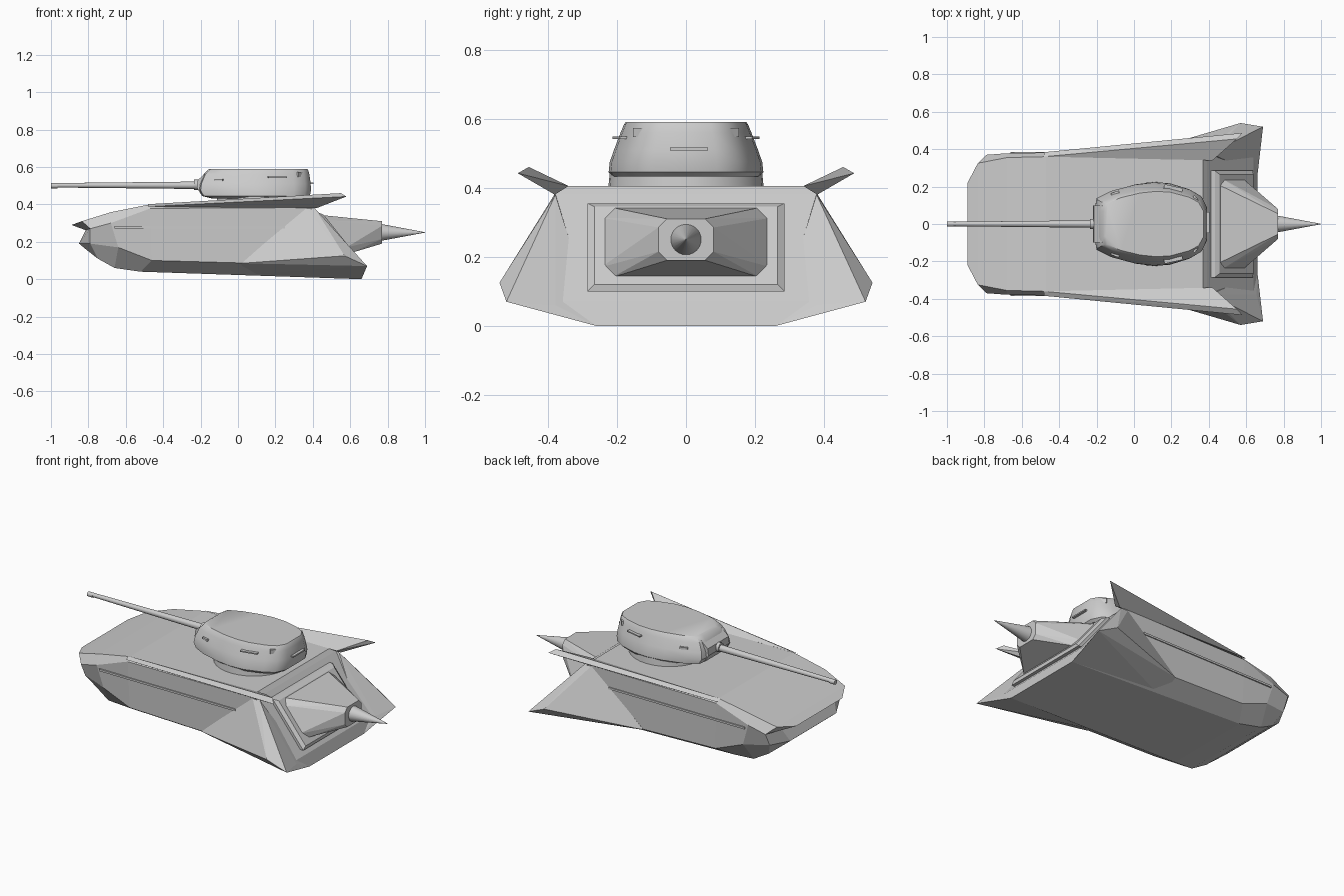
import bpy, bmesh, math
from mathutils import Matrix

if "Cube" in bpy.data.objects:
    bpy.data.objects.remove(bpy.data.objects["Cube"])


def finish(name, bm, smooth=None):
    bmesh.ops.recalc_face_normals(bm, faces=bm.faces)
    me = bpy.data.meshes.new(name)
    bm.to_mesh(me)
    bm.free()
    ob = bpy.data.objects.new(name, me)
    bpy.context.collection.objects.link(ob)
    if smooth:
        bpy.ops.object.select_all(action='DESELECT')
        ob.select_set(True)
        bpy.context.view_layer.objects.active = ob
        bpy.ops.object.shade_smooth_by_angle(angle=math.radians(smooth))
    return ob


def solid(name, pts):
    """Convex solid around a few corner points."""
    bm = bmesh.new()
    for p in pts:
        bm.verts.new(p)
    r = bmesh.ops.convex_hull(bm, input=bm.verts)
    junk = [g for g in set(r['geom_interior'] + r['geom_unused'])
            if isinstance(g, bmesh.types.BMVert)]
    bmesh.ops.delete(bm, geom=junk, context='VERTS')
    bmesh.ops.dissolve_limit(bm, angle_limit=0.01, verts=bm.verts, edges=bm.edges)
    return finish(name, bm)


def both(name, pts):
    """Left and right copies of a convex solid."""
    solid(name + "_left", [(x, -y, z) for x, y, z in pts])
    solid(name + "_right", pts)


def rod(name, x0, x1, r0, r1, z, n=16):
    """Tapered round rod along x."""
    bm = bmesh.new()
    m = Matrix.Translation(((x0 + x1) / 2, 0, z)) @ Matrix.Rotation(math.pi / 2, 4, 'Y')
    bmesh.ops.create_cone(bm, cap_ends=True, segments=n, radius1=r0, radius2=r1,
                          depth=x1 - x0, matrix=m)
    return finish(name, bm, 40)


def box(name, loc, size, yaw=0):
    bm = bmesh.new()
    m = (Matrix.Translation(loc) @ Matrix.Rotation(yaw, 4, 'Z')
         @ Matrix.Diagonal((*size, 1)))
    bmesh.ops.create_cube(bm, size=1, matrix=m)
    return finish(name, bm)


# Hull: half sections from nose to tail, each top / shoulder / lower side / bottom
sections = [
    [(-.89, .22, .29), (-.815, .25, .262), (-.85, .22, .19), (-.82, .22, .165)],
    [(-.835, .325, .31), (-.79, .37, .27), (-.79, .33, .19), (-.75, .28, .11)],
    [(-.68, .355, .358), (-.68, .378, .30), (-.64, .37, .17), (-.66, .295, .06)],
    [(-.47, .36, .400), (-.47, .382, .378), (-.46, .376, .10), (-.52, .275, .04)],
    [(.37, .345, .405), (.39, .382, .383), (.64, .376, .07), (.66, .26, 0)],
]
bm = bmesh.new()
rings = []
for s in sections:
    right = [bm.verts.new(p) for p in s]
    left = [bm.verts.new((x, -y, z)) for x, y, z in s]
    rings.append(right + left[::-1])
for a, b in zip(rings, rings[1:]):
    for i in range(8):
        j = (i + 1) % 8
        bm.faces.new((a[i], a[j], b[j], b[i]))
for r in (rings[0], rings[-1]):
    for i in range(3):
        bm.faces.new((r[i], r[i + 1], r[6 - i], r[7 - i]))
finish("hull", bm)


# Raised plate on the sloping tail
def tail_x(z):
    return .372 + (.405 - z) * .80


plate = []
for off, y, lo, hi in ((-.02, .285, .10, .355), (.02, .285, .10, .355), (.038, .265, .12, .345)):
    plate += [(tail_x(z) + off, s * y, z) for s in (-1, 1) for z in (lo, hi)]
solid("tail_plate", plate)

# Upper blade fins, lower tail fins and side rails
both("upper_fin", [(-.48, .36, .401), (-.48, .384, .388), (.42, .34, .405), (.42, .38, .38),
                   (.55, .455, .46), (.58, .487, .442)])
both("tail_fin", [(.02, .378, .085), (.02, .25, .022), (.12, .385, .125), (.36, .378, .385),
                  (.41, .378, .38), (.57, .54, .125), (.69, .52, .07), (.655, .378, .06),
                  (.66, .26, 0)])
both("side_rail", [(x, y, z) for x in (-.66, .25) for y in (.37, .386) for z in (.272, .284)])

# Thruster: chamfered tapering block with a cone
pts = []
for y, lo, hi, c in ((.245, .14, .343, .03), (.08, .19, .31, .025)):
    for s in (-1, 1):
        for yy, z in ((y, lo + c), (y - c, lo), (y, hi - c), (y - c, hi)):
            x = .77 if y < .1 else tail_x(z) + .02
            pts.append((x, s * yy, z))
solid("thruster_block", pts)
rod("thruster_cone", .765, 1.0, .045, .001, .25, 24)

# Turret ring
bm = bmesh.new()
bmesh.ops.create_cone(bm, cap_ends=True, segments=32, radius1=.225, radius2=.22, depth=.05,
                      matrix=Matrix.Translation((.11, 0, .425)))
finish("turret_ring", bm, 40)

# Turret: one plan outline scaled through several heights
half = [(-.21, .085), (-.20, .14), (-.12, .18), (0, .212), (.10, .224), (.19, .218),
        (.30, .185), (.36, .15), (.39, .09)]
plan = half + [(x, -y) for x, y in reversed(half)]
bm = bmesh.new()
prev = None
for z, f, fy in ((.432, .84, .95), (.445, .96, 1), (.475, 1, .985), (.51, .99, .93),
                 (.56, .94, .845), (.584, .89, .80), (.59, .86, .78)):
    ring = [bm.verts.new((.22 + (x - .22) * (f if x < .22 else 1 - (1 - f) * .8), y * fy, z))
            for x, y in plan]
    if prev:
        n = len(ring)
        for i in range(n):
            j = (i + 1) % n
            bm.faces.new((prev[i], prev[j], ring[j], ring[i]))
    else:
        bm.faces.new(ring)
    prev = ring
bm.faces.new(prev)
finish("turret", bm, 35)

# Gun mantlet, barrel and muzzle
solid("mantlet", [(x, s * .1, z) for s in (-1, 1)
                  for x, z in ((-.15, .435), (-.20, .455), (-.22, .49), (-.215, .53),
                               (-.17, .57), (-.12, .575))])
rod("gun_collar", -.235, -.19, .027, .027, .505)
rod("gun_barrel", -.97, -.2, .012, .02, .502)
rod("muzzle", -1.0, -.965, .014, .014, .50)

# Turret vision slits and rear bar
box("rear_bar", (.393, .008, .512), (.022, .11, .008))
for s in (-1, 1):
    box("side_bar", (.21, s * .191, .545), (.10, .022, .007), -s * .22)
    box("rear_slit", (.335, s * .13, .56), (.05, .012, .025), -s * .9)
    box("front_slit", (-.10, s * .162, .53), (.045, .02, .012), s * .35)
